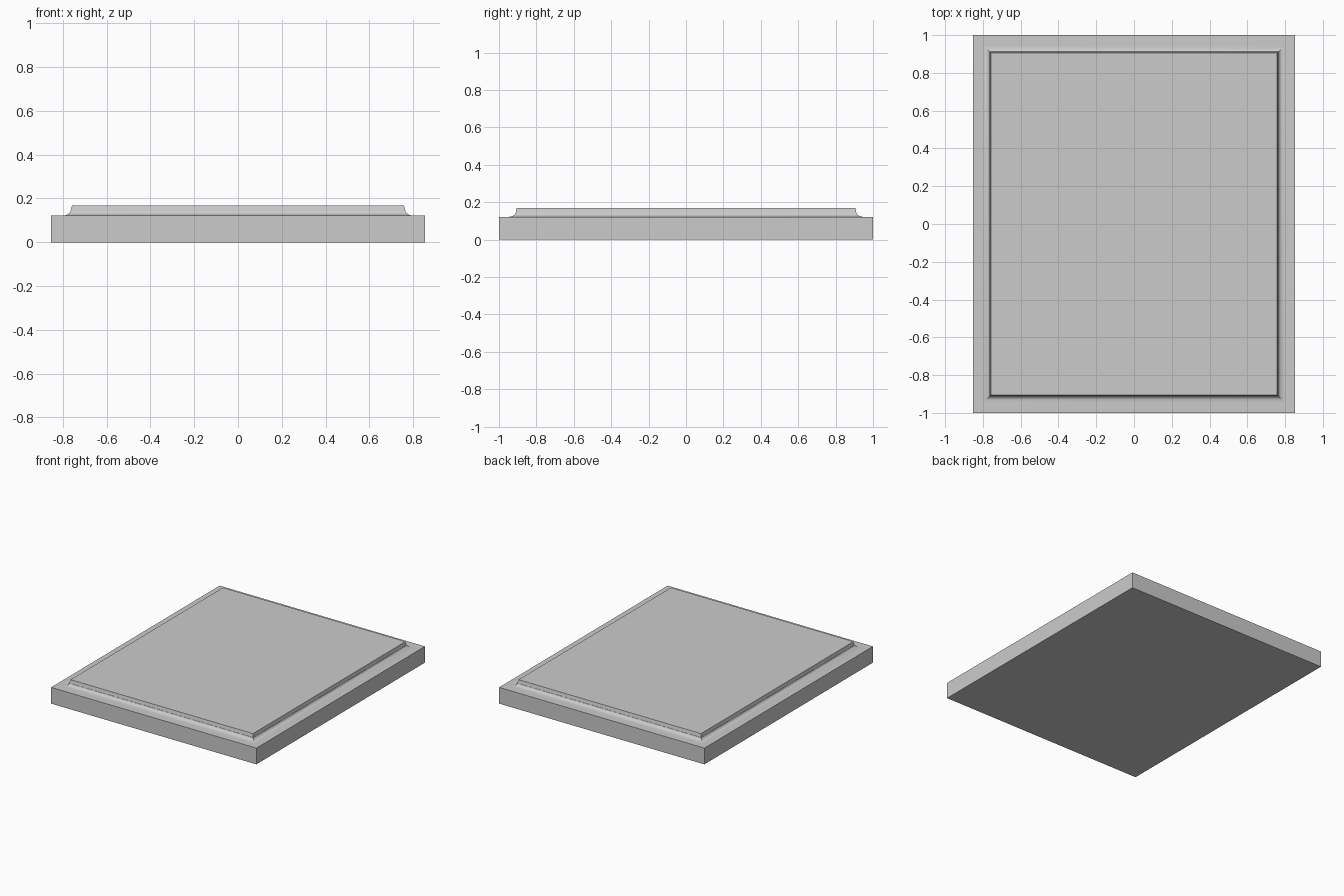
import bpy, bmesh, math

if "Cube" in bpy.data.objects:
    bpy.data.objects.remove(bpy.data.objects["Cube"])

HX, HY = 0.853, 1.0        # half size of the slab
BASE_Z, COVE_Z, TOP_Z = 0.122, 0.144, 0.169

# Edge profile as (inset from the outer side, height)
profile = [(0.0, 0.0), (0.0, BASE_Z)]

# Concave cove between the slab and the raised panel
STEPS = 6
for i in range(STEPS + 1):
    a = math.radians(90 * i / STEPS)
    profile.append((0.053 + 0.035 * math.sin(a),
                    BASE_Z + (COVE_Z - BASE_Z) * (1 - math.cos(a))))

# Slightly tapered rim of the raised panel
profile += [(0.0895, COVE_Z), (0.095, TOP_Z)]

# Loft the profile around the rectangle
bm = bmesh.new()
rings = []
for inset, z in profile:
    x, y = HX - inset, HY - inset
    rings.append([bm.verts.new((sx * x, sy * y, z))
                  for sx, sy in ((-1, -1), (1, -1), (1, 1), (-1, 1))])
for lower, upper in zip(rings, rings[1:]):
    for i in range(4):
        j = (i + 1) % 4
        bm.faces.new((lower[i], lower[j], upper[j], upper[i]))
bm.faces.new(rings[0][::-1])
bm.faces.new(rings[-1])
bmesh.ops.recalc_face_normals(bm, faces=bm.faces)

mesh = bpy.data.meshes.new("panelled_slab")
bm.to_mesh(mesh)
bm.free()
slab = bpy.data.objects.new("panelled_slab", mesh)
bpy.context.collection.objects.link(slab)

# Smooth the cove, keep the edges sharp
bpy.context.view_layer.objects.active = slab
slab.select_set(True)
bpy.ops.object.shade_smooth_by_angle(angle=math.radians(30))
